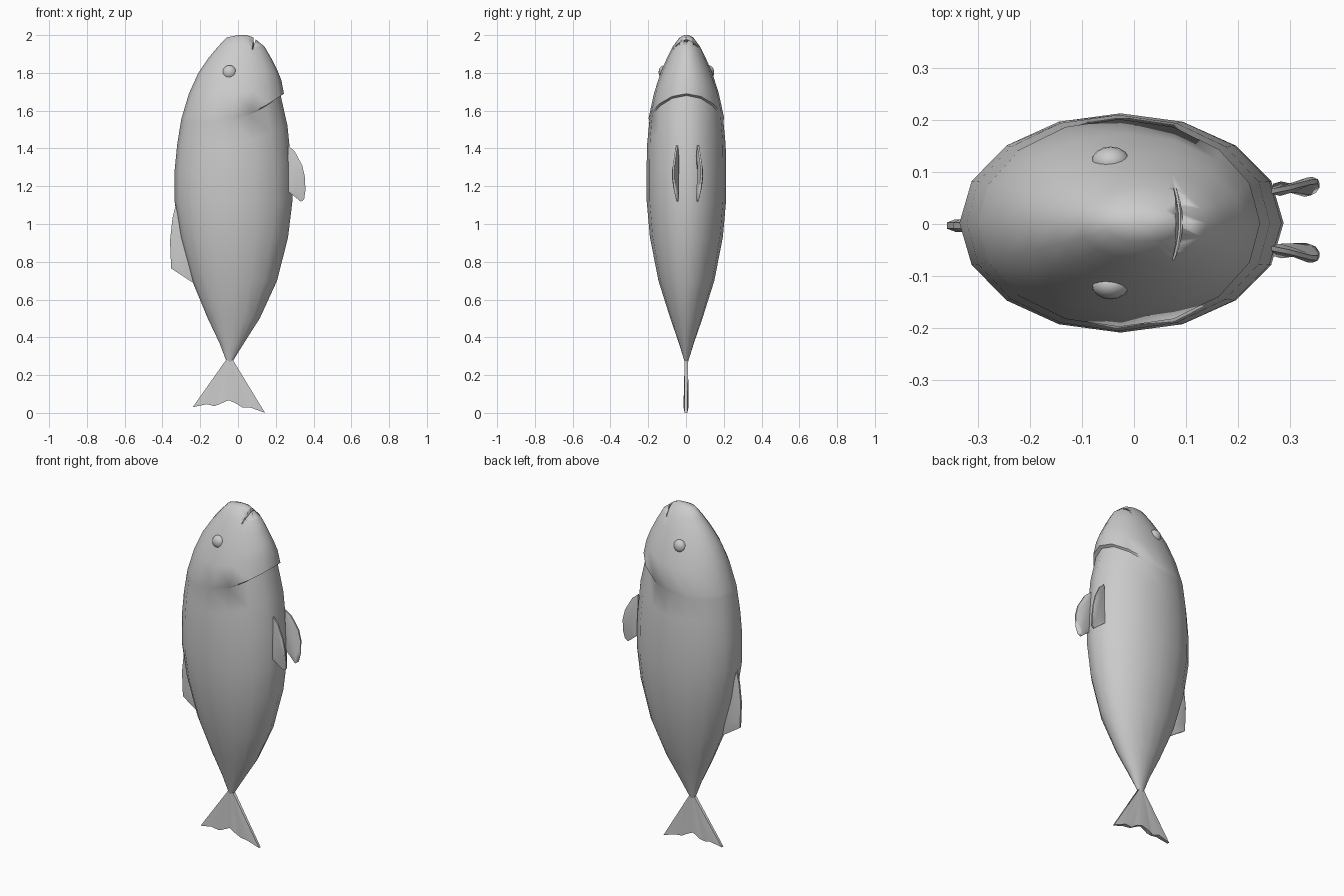
import bpy, bmesh, math

if "Cube" in bpy.data.objects:
    bpy.data.objects.remove(bpy.data.objects["Cube"])


def make_object(name, bm, angle=45):
    bmesh.ops.recalc_face_normals(bm, faces=bm.faces)
    mesh = bpy.data.meshes.new(name)
    bm.to_mesh(mesh)
    bm.free()
    ob = bpy.data.objects.new(name, mesh)
    bpy.context.collection.objects.link(ob)
    bpy.ops.object.select_all(action='DESELECT')
    bpy.context.view_layer.objects.active = ob
    ob.select_set(True)
    bpy.ops.object.shade_smooth_by_angle(angle=math.radians(angle))
    return ob


def loft(bm, rings):
    rows = [[bm.verts.new(p) for p in r] for r in rings]
    n = len(rows[0])
    for a, b in zip(rows, rows[1:]):
        for i in range(n):
            bm.faces.new((a[i], a[(i + 1) % n], b[(i + 1) % n], b[i]))
    bm.faces.new(rows[0])
    bm.faces.new(rows[-1][::-1])


def ring(z, x0, x1, hy, slant, n=16):
    # oval section; the belly side is raised by slant
    out = []
    for i in range(n):
        a = 2 * math.pi * i / n
        c, s = math.cos(a), math.sin(a)
        out.append(((x0 + x1) / 2 + (x1 - x0) / 2 * c, 0.002 + hy * s,
                    z + slant * max(0, c) ** 1.5))
    return out


def fin(name, outline, edge, y_of):
    # thin fin: outline in XZ, pinched rim around a thicker middle
    bm = bmesh.new()
    cx = sum(p[0] for p in outline) / len(outline)
    cz = sum(p[1] for p in outline) / len(outline)
    rings = []
    for k, t in ((0.7, -edge), (1, -edge * 0.5), (1, edge * 0.5), (0.7, edge)):
        rings.append([(cx + (x - cx) * k, y_of(x, z) + t, cz + (z - cz) * k)
                      for x, z in outline])
    loft(bm, rings)
    return make_object(name, bm, 60)


# body: head, gill cover step, then tapering trunk
sections = [
    (2.000, 0.00, 0.045, 0.012, 0), (1.988, -0.06, 0.08, 0.036, 0),
    (1.94, -0.105, 0.14, 0.072, 0), (1.88, -0.155, 0.175, 0.102, 0),
    (1.80, -0.21, 0.21, 0.137, 0.01), (1.69, -0.26, 0.23, 0.172, 0.07),
    (1.56, -0.299, 0.243, 0.200, 0.13), (1.545, -0.302, 0.226, 0.196, 0.135),
    (1.42, -0.322, 0.262, 0.208, 0.10), (1.28, -0.336, 0.284, 0.211, 0.02),
    (1.12, -0.336, 0.288, 0.210, 0), (0.93, -0.306, 0.265, 0.193, 0),
    (0.70, -0.243, 0.207, 0.148, 0), (0.50, -0.16, 0.115, 0.085, 0),
    (0.37, -0.098, 0.032, 0.040, 0), (0.27, -0.06, -0.03, 0.009, 0)]
bm = bmesh.new()
loft(bm, [ring(*s) for s in sections])
body = make_object("body", bm)

# mouth: curved slit cut into the snout
bm = bmesh.new()
slices = []
for i in range(9):
    y = -0.085 + i * 0.17 / 8
    t = (y / 0.085) ** 2
    x, zb, w = 0.088 - 0.016 * t, 1.932 - 0.012 * t, 0.010 * (1 - 0.75 * t)
    slices.append([(x - 0.002, y + 0.005, zb), (x + 0.002, y + 0.005, zb),
                   (x + w, y + 0.005, 2.02), (x - w, y + 0.005, 2.02)])
loft(bm, slices)
cutter = make_object("mouth_cutter", bm)
cutter.hide_render = True
mod = body.modifiers.new("mouth", 'BOOLEAN')
mod.operation = 'DIFFERENCE'
mod.solver = 'EXACT'
mod.object = cutter
bpy.context.view_layer.objects.active = body
bpy.ops.object.modifier_move_to_index(modifier="mouth", index=0)
bpy.ops.object.modifier_apply(modifier="mouth")
bpy.data.objects.remove(cutter)

# eyes
for side, label in ((1, "left"), (-1, "right")):
    bpy.ops.mesh.primitive_uv_sphere_add(segments=16, ring_count=10, radius=1,
                                         location=(-0.045, 0.002 + side * 0.118, 1.803))
    eye = bpy.context.object
    eye.name = label + "_eye"
    eye.scale = (0.037, 0.029, 0.037)
    bpy.ops.object.shade_smooth()

# belly fins, slightly bowed outward
leaf = [(0.265, 1.415), (0.30, 1.385), (0.34, 1.31), (0.354, 1.25), (0.357, 1.18),
        (0.35, 1.13), (0.333, 1.118), (0.30, 1.145), (0.268, 1.17)]
for side, label in ((1, "left"), (-1, "right")):
    fin(label + "_belly_fin", leaf, 0.009,
        lambda x, z, s=side: 0.008 + s * (0.074 - 0.9 * (z - 1.27) ** 2))

# back fin
fin("back_fin", [(-0.325, 1.12), (-0.347, 1.03), (-0.36, 0.91), (-0.354, 0.765),
                 (-0.24, 0.69), (-0.23, 0.80), (-0.29, 1.0)], 0.012,
    lambda x, z: -0.003)

# tail fin: ragged fan, thin wedge widening to the trailing edge
tail = [(-0.24, 0.03), (-0.165, 0.046), (-0.125, 0.036), (-0.10, 0.045), (-0.05, 0.067),
        (-0.01, 0.05), (0.02, 0.030), (0.07, 0.027), (0.143, 0.0)]
bm = bmesh.new()
rows = []
for i, (x, z) in enumerate(tail):
    xr = -0.06 + 0.03 * i / (len(tail) - 1)
    t = 0.007 + 0.006 * (i % 2)
    rows.append([(xr, 0.011, 0.285), (x, t, z), (x, -t, z), (xr, -0.007, 0.285)])
loft(bm, rows)
make_object("tail_fin", bm, 60)
